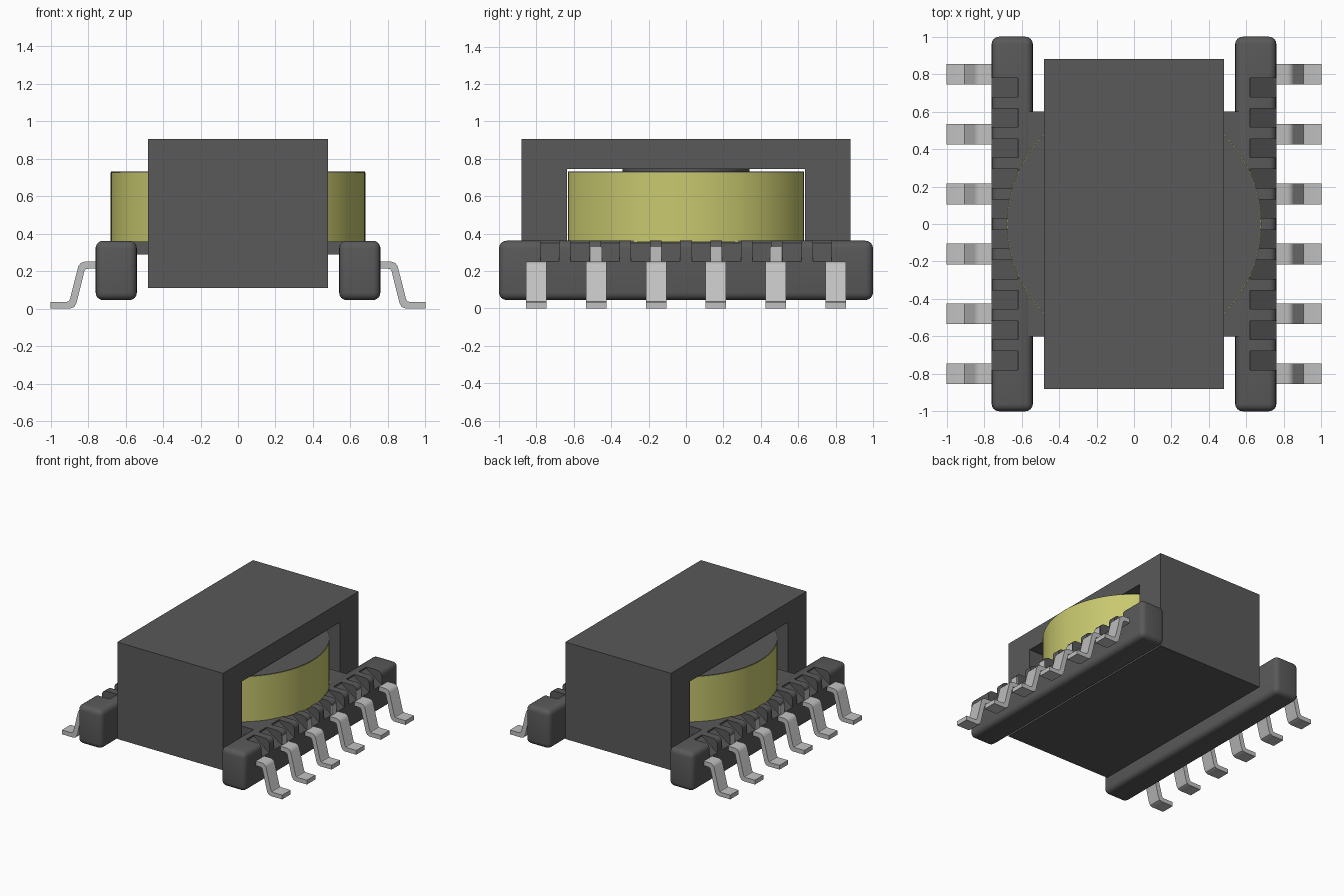
import bpy, bmesh, math

if "Cube" in bpy.data.objects:
    bpy.data.objects.remove(bpy.data.objects["Cube"], do_unlink=True)


def material(name, rgb):
    m = bpy.data.materials.new(name)
    m.use_nodes = True
    m.diffuse_color = (*rgb, 1)
    bsdf = next(n for n in m.node_tree.nodes if n.type == "BSDF_PRINCIPLED")
    bsdf.inputs["Base Color"].default_value = (*rgb, 1)
    return m


DARK = material("dark grey", (0.1, 0.1, 0.1))
YELLOW = material("winding yellow", (0.58, 0.58, 0.16))
METAL = material("tinned metal", (0.53, 0.53, 0.53))


def finish(name, bm, mat, smooth=False):
    bmesh.ops.recalc_face_normals(bm, faces=bm.faces)
    mesh = bpy.data.meshes.new(name)
    bm.to_mesh(mesh)
    bm.free()
    obj = bpy.data.objects.new(name, mesh)
    bpy.context.collection.objects.link(obj)
    mesh.materials.append(mat)
    if smooth:
        smooth_shade(obj)
    return obj


def activate(obj):
    bpy.ops.object.select_all(action="DESELECT")
    obj.select_set(True)
    bpy.context.view_layer.objects.active = obj


def smooth_shade(obj):
    activate(obj)
    bpy.ops.object.shade_smooth_by_angle(angle=math.radians(35))


def add_prism(bm, pts, lo, hi, axis):
    """Extrude a 2D outline along an axis: 'x' takes (y, z), 'y' (x, z), 'z' (x, y)."""
    place = {"x": lambda a, b, t: (t, a, b),
             "y": lambda a, b, t: (a, t, b),
             "z": lambda a, b, t: (a, b, t)}[axis]
    bottom = [bm.verts.new(place(a, b, lo)) for a, b in pts]
    top = [bm.verts.new(place(a, b, hi)) for a, b in pts]
    bm.faces.new(bottom)
    bm.faces.new(top)
    for i in range(len(pts)):
        j = (i + 1) % len(pts)
        bm.faces.new((bottom[i], bottom[j], top[j], top[i]))


def prism(name, pts, lo, hi, axis, mat, smooth=False):
    bm = bmesh.new()
    add_prism(bm, pts, lo, hi, axis)
    return finish(name, bm, mat, smooth)


def rect(a0, a1, b0, b1):
    return [(a0, b0), (a1, b0), (a1, b1), (a0, b1)]


def disc(r, limit=9, n=96):
    """Circle outline, flattened where it passes y = +-limit."""
    pts = []
    for i in range(n):
        a = 2 * math.pi * i / n
        pts.append((r * math.cos(a), max(-limit, min(limit, r * math.sin(a)))))
    return pts


def cut(obj, cutter):
    mod = obj.modifiers.new("cut", "BOOLEAN")
    mod.operation = "DIFFERENCE"
    mod.solver = "EXACT"
    mod.object = cutter
    activate(obj)
    bpy.ops.object.modifier_apply(modifier=mod.name)
    bpy.data.objects.remove(cutter, do_unlink=True)


# Magnetic core: block with a window running through it, plus round centre leg
core = prism("core", rect(-0.88, 0.88, 0.11, 0.905), -0.48, 0.48, "x", DARK)
cut(core, prism("window_cutter", rect(-0.635, 0.635, 0.27, 0.745), -0.6, 0.6, "x", DARK))
prism("core_centre_leg", disc(0.34), 0.26, 0.75, "z", DARK, True)

# Winding with the bobbin's flange on top, and the bobbin base plate
prism("winding", disc(0.68, 0.632), 0.355, 0.727, "z", YELLOW, True)
prism("bobbin_top_flange", disc(0.677, 0.632), 0.726, 0.731, "z", DARK, True)
prism("bobbin_base", rect(-0.58, 0.58, -0.6, 0.6), 0.29, 0.359, "z", DARK)

# Gull-wing lead outline (x, z)
LEAD = [(0.70, 0.25), (0.82, 0.25), (0.84, 0.243), (0.853, 0.225),
        (0.897, 0.05), (0.905, 0.038), (0.92, 0.035), (1.0, 0.035),
        (1.0, 0.0), (0.895, 0.0), (0.875, 0.008), (0.862, 0.03),
        (0.82, 0.2), (0.813, 0.21), (0.80, 0.213), (0.70, 0.213)]
LEAD_Y = [-0.8, -0.48, -0.16, 0.16, 0.48, 0.8]

for side, s in (("left", 1), ("right", -1)):
    # Rounded terminal rail
    bm = bmesh.new()
    x0, x1 = sorted((s * 0.54, s * 0.76))
    add_prism(bm, rect(x0, x1, -1, 1), 0.045, 0.362, "z")
    bmesh.ops.recalc_face_normals(bm, faces=bm.faces)
    bmesh.ops.bevel(bm, geom=bm.edges[:], offset=0.04, segments=4,
                    profile=0.5, affect="EDGES")
    rail = finish(side + "_rail", bm, DARK)

    # Ten sloping wire notches along the outer top edge
    bm = bmesh.new()
    wedge = [(s * 0.62, 0.42), (s * 0.62, 0.35), (s * 0.77, 0.245), (s * 0.82, 0.245),
             (s * 0.82, 0.42)]
    for i in range(10):
        y = (i - 4.5) * 0.162
        add_prism(bm, wedge, y - 0.05, y + 0.05, "y")
    cut(rail, finish("notch_cutter", bm, DARK))
    smooth_shade(rail)

    # Leads, with the metal tabs showing on the four inner ridges
    for n, y in enumerate(LEAD_Y, 1):
        prism(f"{side}_lead_{n}", [(s * x, z) for x, z in LEAD],
              y - 0.055, y + 0.055, "y", METAL, True)
        if abs(y) < 0.7:
            prism(f"{side}_lead_tab_{n}", rect(s * 0.755, s * 0.762, 0.24, 0.328),
                  y - 0.03, y + 0.03, "y", METAL)
